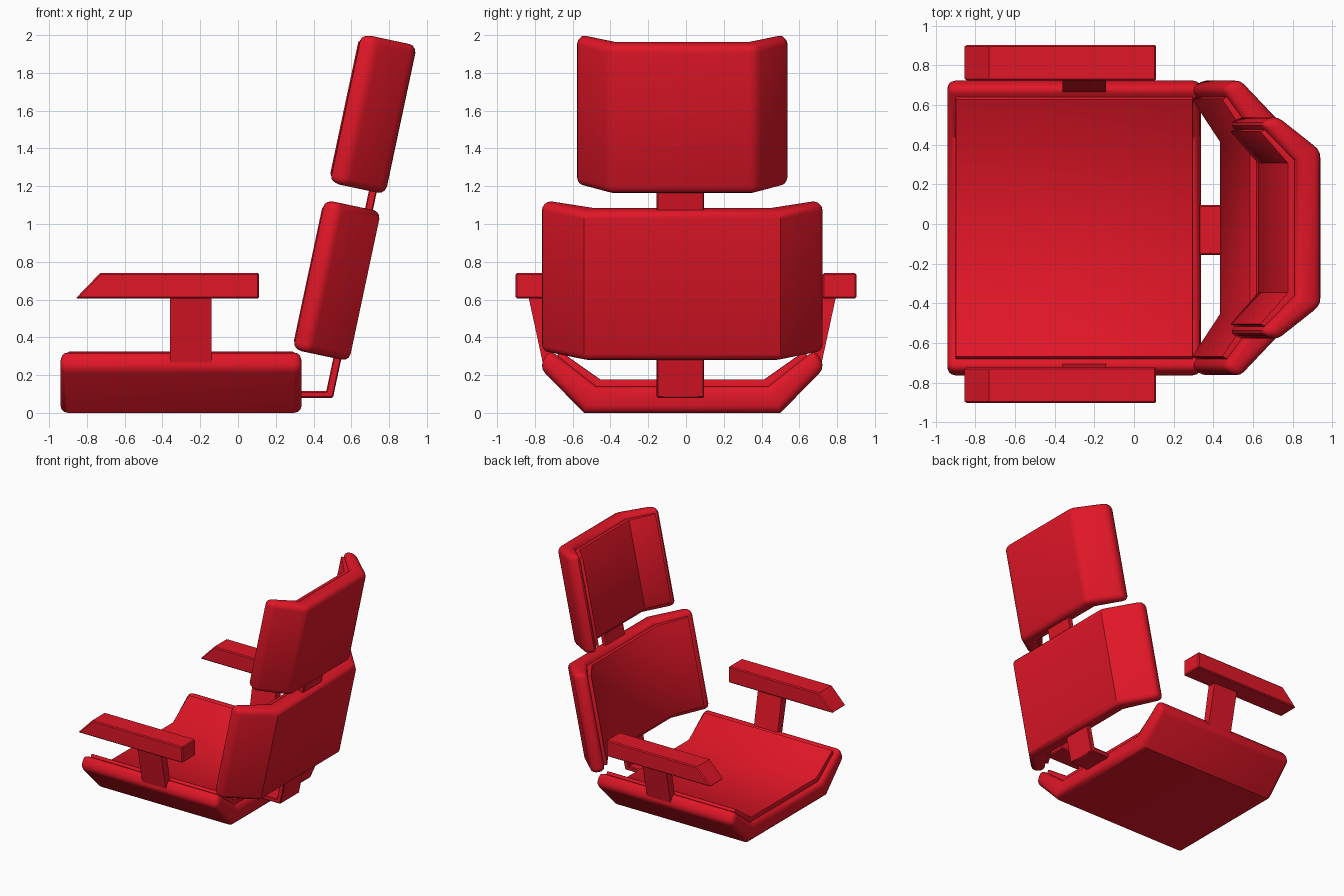
import bpy, bmesh, math
from mathutils import Vector

if "Cube" in bpy.data.objects:
    bpy.data.objects.remove(bpy.data.objects["Cube"])

red = bpy.data.materials.new("red")
red.diffuse_color = (0.75, 0.008, 0.02, 1)
red.use_nodes = True
red.node_tree.nodes["Principled BSDF"].inputs["Base Color"].default_value = red.diffuse_color

X, Y, Z = Vector((1, 0, 0)), Vector((0, 1, 0)), Vector((0, 0, 1))
TILT = math.radians(12)
UP = Vector((math.sin(TILT), 0, math.cos(TILT)))      # along the reclined back
FWD = Vector((-math.cos(TILT), 0, math.sin(TILT)))    # out of the reclined back
CY = -0.02                                            # side-to-side centre of the seat


def prism(name, profile, origin, a, b, sweep, bevel=0.0, segments=3):
    """Extrude a 2D profile (axes a, b) along sweep; round the sharp edges."""
    bm = bmesh.new()
    start = [bm.verts.new(origin + a * p + b * q) for p, q in profile]
    end = [bm.verts.new(v.co + sweep) for v in start]
    bm.faces.new(start)
    bm.faces.new(end[::-1])
    n = len(start)
    for i in range(n):
        j = (i + 1) % n
        bm.faces.new((start[j], start[i], end[i], end[j]))
    bmesh.ops.recalc_face_normals(bm, faces=bm.faces)
    if bevel:
        edges = [e for e in bm.edges
                 if e.is_convex and e.calc_face_angle() > math.radians(50)]
        bmesh.ops.bevel(bm, geom=edges, offset=bevel, segments=segments,
                        profile=0.5, affect='EDGES', clamp_overlap=True)
    mesh = bpy.data.meshes.new(name)
    bm.to_mesh(mesh)
    bm.free()
    mesh.materials.append(red)
    obj = bpy.data.objects.new(name, mesh)
    bpy.context.collection.objects.link(obj)
    bpy.ops.object.select_all(action='DESELECT')
    obj.select_set(True)
    bpy.context.view_layer.objects.active = obj
    bpy.ops.object.shade_smooth_by_angle(angle=math.radians(35))
    return obj


def mirrored(half, width):
    """Close a half profile by mirroring it, scaled in width."""
    right = [(p * width, q) for p, q in half]
    return right + [(-p, q) for p, q in reversed(right)]


SHELL = [(0.52, 0), (0.755, 0.24), (0.705, 0.337), (0.455, 0.14)]
PAD = [(0.47, 0.06), (0.68, 0.265), (0.648, 0.328), (0.435, 0.178)]


def cushion(name, origin, depth, along, length, width=1.0, scale=1.0):
    """Winged shell with a slightly raised, inset pad."""
    d = depth * scale
    prism(name + "_shell", mirrored(SHELL, width), origin, Y, d,
          along * length, 0.04)
    prism(name + "_pad", mirrored(PAD, width), origin + along * 0.04, Y, d,
          along * (length - 0.08), 0.008, 2)


# Seat, backrest and headrest
cushion("seat", Vector((0.337, CY, 0)), Z, -X, 1.277)
cushion("backrest", Vector((0.588, CY, 0.273)), FWD, UP, 0.81, scale=0.95)
cushion("headrest", Vector((0.78, CY, 1.157)), FWD, UP, 0.805, 0.75, 0.95)

# Bracket under the seat and the spine joining the back cushions
bracket = [(0.2, 0.08), (0.50, 0.08), (0.50, 0.115), (0.2, 0.115)]
prism("bracket", bracket, Vector((0, -0.155, 0)), X, Z, Y * 0.25, 0.006, 1)
rise = 1.22 * math.tan(TILT)
spine = [(0.46, 0.08), (0.503, 0.08), (0.503 + rise, 1.30), (0.46 + rise, 1.30)]
prism("spine", spine, Vector((0, -0.155, 0)), X, Z, Y * 0.25, 0.006, 1)

# Armrests on leaning posts
arm = [(-0.86, 0.605), (-0.73, 0.74), (0.112, 0.74), (0.112, 0.605)]
post = [(0.672, 0.25), (0.735, 0.25), (0.815, 0.62), (0.742, 0.62)]
for side, label in ((1, "right"), (-1, "left")):
    prism("armrest_" + label, arm, Y * side * 0.723, X, Z, Y * side * 0.179,
          0.008, 1)
    prism("arm_post_" + label, post, Vector((-0.36, CY, 0)), Y * side, Z,
          X * 0.22)
